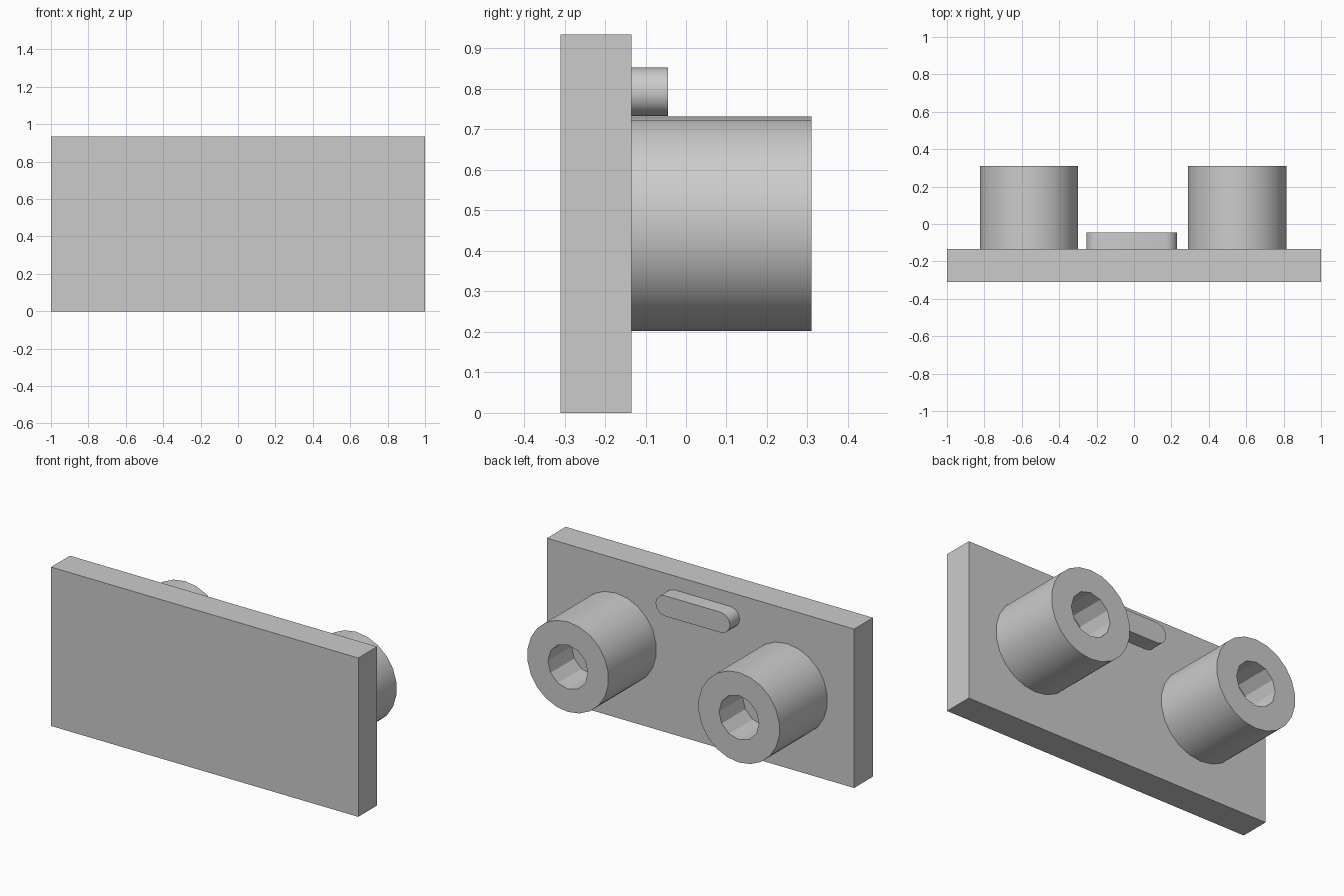
import bpy, bmesh, math
from mathutils import Matrix

cube = bpy.data.objects.get("Cube")
if cube:
    bpy.data.objects.remove(cube, do_unlink=True)

grey = bpy.data.materials.new("plain_grey")
grey.use_nodes = True
colour = (0.6, 0.6, 0.6, 1)
grey.diffuse_color = colour
grey.node_tree.nodes["Principled BSDF"].inputs["Base Color"].default_value = colour

PLATE_BACK = -0.135
HEIGHT = 0.935
BACK = 0.31


def finish(bm, name, smooth=None):
    """Turn a bmesh into a named object with the grey material."""
    bmesh.ops.recalc_face_normals(bm, faces=bm.faces)
    mesh = bpy.data.meshes.new(name)
    bm.to_mesh(mesh)
    bm.free()
    mesh.materials.append(grey)
    obj = bpy.data.objects.new(name, mesh)
    bpy.context.collection.objects.link(obj)
    if smooth:
        bpy.ops.object.select_all(action="DESELECT")
        obj.select_set(True)
        bpy.context.view_layer.objects.active = obj
        bpy.ops.object.shade_smooth_by_angle(angle=math.radians(smooth))
    return obj


def ring(bm, x, y, z, radius, sides):
    """Circle of vertices facing along y, with a vertex at the top."""
    step = 2 * math.pi / sides
    return [bm.verts.new((x + radius * math.sin(i * step), y,
                          z + radius * math.cos(i * step))) for i in range(sides)]


def bridge(bm, a, b):
    for i in range(len(a)):
        j = (i + 1) % len(a)
        bm.faces.new((a[i], a[j], b[j], b[i]))


def loop_edges(bm, verts):
    return [bm.edges.get((v, verts[(i + 1) % len(verts)])) for i, v in enumerate(verts)]


# Flat base plate
bm = bmesh.new()
depth = PLATE_BACK + BACK
bmesh.ops.create_cube(bm, size=1, matrix=Matrix.Translation(
    (0, (PLATE_BACK - BACK) / 2, HEIGHT / 2)) @ Matrix.Diagonal((2, depth, HEIGHT, 1)))
finish(bm, "base_plate")

# Two round bosses with blind holes
for name, x in (("left_boss", 0.552), ("right_boss", -0.562)):
    bm = bmesh.new()
    z = HEIGHT / 2
    root = ring(bm, x, PLATE_BACK, z, 0.265, 22)
    rim = ring(bm, x, BACK, z, 0.265, 22)
    mouth = ring(bm, x, BACK, z, 0.13, 12)
    floor = ring(bm, x, BACK - 0.22, z, 0.13, 12)
    bridge(bm, root, rim)
    bridge(bm, mouth, floor)
    bm.faces.new(floor)
    bmesh.ops.triangle_fill(bm, use_beauty=True,
                            edges=loop_edges(bm, rim) + loop_edges(bm, mouth))
    finish(bm, name, 25)

# Raised key with rounded ends
bm = bmesh.new()
radius, steps = 0.06, 6
outline = []
for centre, start in ((0.17, math.pi / 2), (-0.195, -math.pi / 2)):
    for i in range(steps + 1):
        a = start - math.pi * i / steps
        outline.append((centre + radius * math.cos(a), 0.793 + radius * math.sin(a)))
low = [bm.verts.new((x, PLATE_BACK, z)) for x, z in outline]
high = [bm.verts.new((x, -0.045, z)) for x, z in outline]
bridge(bm, low, high)
bm.faces.new(high)
finish(bm, "raised_key", 35)
